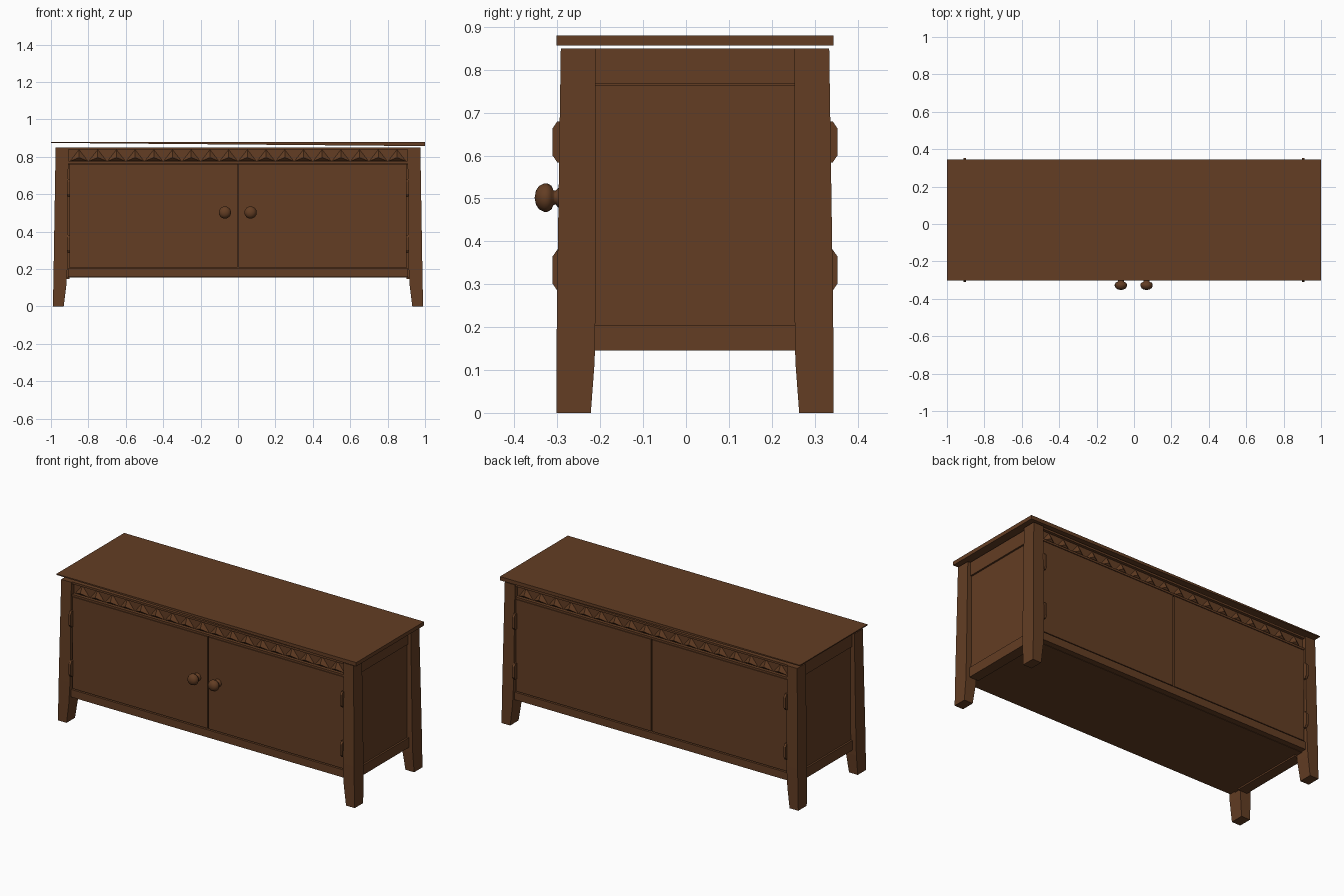
import bpy, bmesh, math

if "Cube" in bpy.data.objects:
    bpy.data.objects.remove(bpy.data.objects["Cube"])

YC = 0.021  # centre line of the carcass in y

wood = bpy.data.materials.new("brown wood")
wood.diffuse_color = (0.125, 0.047, 0.017, 1)
wood.use_nodes = True
wood.node_tree.nodes["Principled BSDF"].inputs["Base Color"].default_value = wood.diffuse_color


def finish(name, bm):
    bmesh.ops.recalc_face_normals(bm, faces=bm.faces)
    me = bpy.data.meshes.new(name)
    bm.to_mesh(me)
    bm.free()
    me.materials.append(wood)
    ob = bpy.data.objects.new(name, me)
    bpy.context.collection.objects.link(ob)
    return ob


def loft(name, sections):
    """Skin a stack of rectangles (x0, x1, y0, y1, z)."""
    bm = bmesh.new()
    rings = [[bm.verts.new(p) for p in ((a, c, z), (b, c, z), (b, d, z), (a, d, z))]
             for a, b, c, d, z in sections]
    for r, s in zip(rings, rings[1:]):
        for i in range(4):
            j = (i + 1) % 4
            bm.faces.new((r[i], r[j], s[j], s[i]))
    bm.faces.new(rings[0][::-1])
    bm.faces.new(rings[-1])
    return finish(name, bm)


def box(name, x0, x1, y0, y1, z0, z1):
    return loft(name, [(x0, x1, y0, y1, z0), (x0, x1, y0, y1, z1)])


def side(s, y0, y1):
    """y range on the front (s=1) or mirrored to the back (s=-1)."""
    return (y0, y1) if s > 0 else (2 * YC - y1, 2 * YC - y0)


# Thin top board, its underside rising slightly to the left
top = box("top_board", -1, 1, -0.302, 0.344, 0.857, 0.88)
for v in top.data.vertices:
    if v.co.x < 0 and v.co.z < 0.87:
        v.co.z = 0.874

# Four tapered legs
for sx in (-1, 1):
    for sy, label in ((1, "front"), (-1, "back")):
        secs = []
        for xi, xo, yo, yi, z in ((0.932, 0.99, -0.302, -0.222, 0),
                                  (0.917, 0.987, -0.302, -0.213, 0.12),
                                  (0.91, 0.985, -0.301, -0.211, 0.25),
                                  (0.907, 0.975, -0.292, -0.211, 0.85)):
            x0, x1 = sorted((sx * xi, sx * xo))
            secs.append((x0, x1, *side(sy, yo, yi), z))
        loft(f"{label}_leg", secs)

# Carcass with floor, recessed side panels and side rails
box("carcass", -0.935, 0.935, -0.255, 2 * YC + 0.255, 0.155, 0.848)
for sx in (-1, 1):
    for name, xo, z0, z1 in (("side_top_rail", 0.958, 0.768, 0.85),
                             ("side_panel", 0.951, 0.205, 0.765),
                             ("side_bottom_rail", 0.962, 0.146, 0.205)):
        x0, x1 = sorted((sx * 0.9, sx * xo))
        box(name, x0, x1, -0.213, 2 * YC + 0.213, z0, z1)

# Front and back: rails, doors, carved frieze, hinges
for s, label in ((1, "front"), (-1, "back")):
    y = lambda a, b: side(s, a, b)
    box(f"{label}_bottom_rail", -0.91, 0.91, *y(-0.29, -0.24), 0.157, 0.203)
    box(f"{label}_top_rail", -0.91, 0.91, *y(-0.285, -0.24), 0.838, 0.85)
    box(f"{label}_frieze_back", -0.91, 0.91, *y(-0.268, -0.24), 0.755, 0.84)
    box(f"{label}_frieze_lip", -0.905, 0.905, *y(-0.288, -0.24), 0.765, 0.777)
    for sx in (-1, 1):
        x0, x1 = sorted((sx * 0.004, sx * 0.903))
        box(f"{label}_door", x0, x1, *y(-0.287, -0.24), 0.209, 0.762)

    # Row of carved triangles with a raised centre point
    bm = bmesh.new()
    n, w = 18, 1.8 / 18
    fy = lambda a: side(s, a, a)[0]
    for i in range(n):
        c = -0.9 + (i + 0.5) * w
        a = bm.verts.new((c - w / 2, fy(-0.267), 0.776))
        b = bm.verts.new((c + w / 2, fy(-0.267), 0.776))
        t = bm.verts.new((c, fy(-0.267), 0.84))
        p = bm.verts.new((c, fy(-0.289), 0.796))
        for f in ((a, b, p), (b, t, p), (t, a, p), (a, t, b)):
            bm.faces.new(f)
    finish(f"{label}_frieze_carving", bm)

    # Hinges between doors and legs
    for sx in (-1, 1):
        for zc in (0.333, 0.632):
            x0, x1 = sorted((sx * 0.898, sx * 0.912))
            secs = []
            for z, out in ((-0.048, -0.3), (-0.032, -0.311),
                           (0.032, -0.311), (0.048, -0.3)):
                secs.append((x0, x1, *y(out, -0.27), zc + z))
            loft(f"{label}_hinge", secs)

# Turned door knobs, revolved around the y axis
profile = [(0.024, -0.28), (0.023, -0.298), (0.016, -0.304), (0.017, -0.309),
           (0.028, -0.314), (0.033, -0.323), (0.033, -0.331), (0.027, -0.343),
           (0.016, -0.350), (0.0, -0.353)]
for cx in (-0.07, 0.067):
    bm = bmesh.new()
    vs = [bm.verts.new((cx + r, y, 0.502)) for r, y in profile]
    es = [bm.edges.new(e) for e in zip(vs, vs[1:])]
    bmesh.ops.spin(bm, geom=vs + es, cent=(cx, 0, 0.502), axis=(0, 1, 0),
                   angle=2 * math.pi, steps=16)
    bmesh.ops.remove_doubles(bm, verts=bm.verts, dist=0.0005)
    ob = finish("door_knob", bm)
    for f in ob.data.polygons:
        f.use_smooth = True
